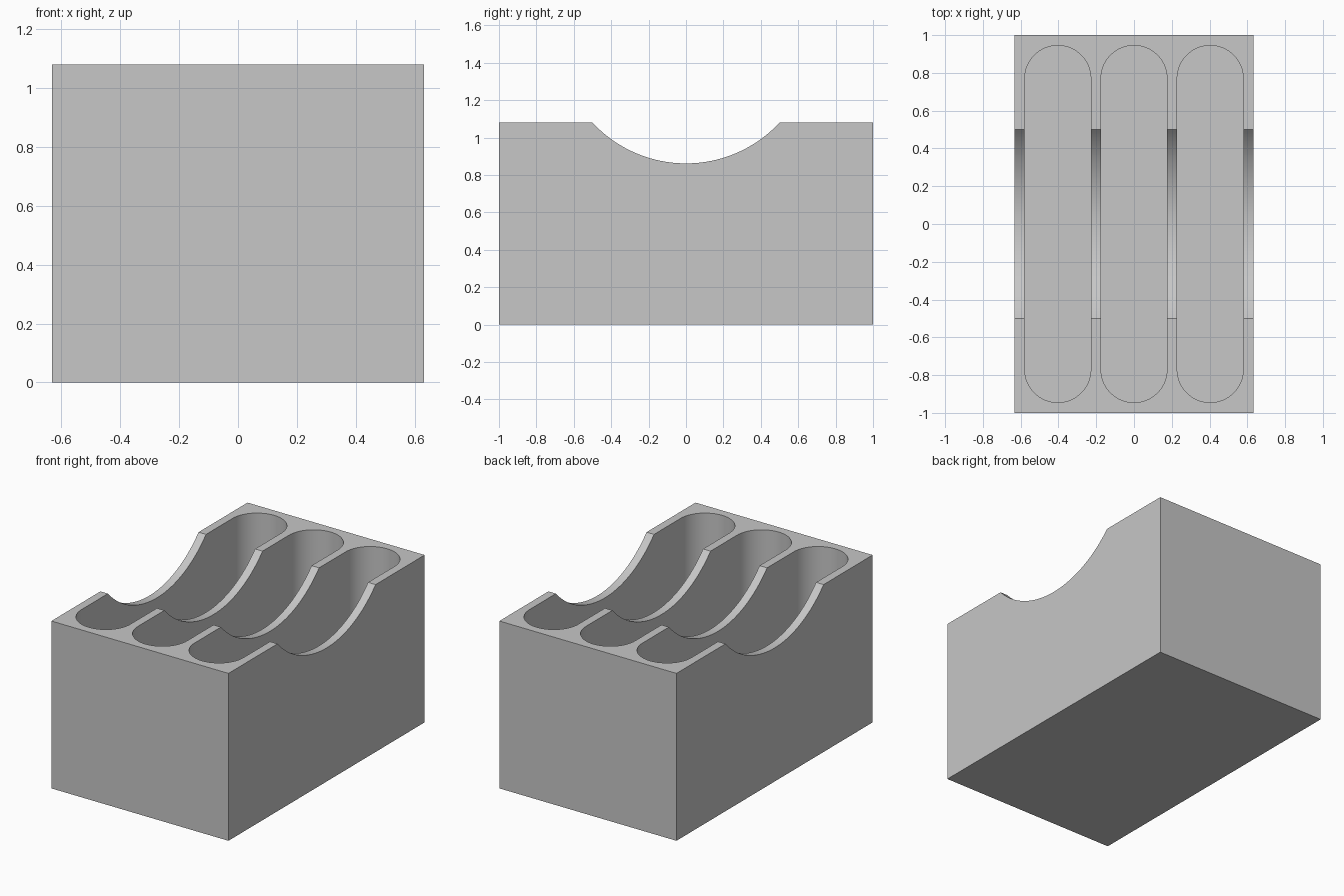
import bpy, bmesh, math

cube = bpy.data.objects.get("Cube")
if cube:
    bpy.data.objects.remove(cube, do_unlink=True)

HALF_X, HALF_Y, HEIGHT = 0.632, 1.0, 1.08
PITCH, SLOT_R, SLOT_END, FLOOR = 0.4035, 0.175, 0.945, 0.055
DIP_HALF, DIP_LOW = 0.5, 0.862

grey = bpy.data.materials.new("plain grey")
grey.use_nodes = True
colour = (0.57, 0.57, 0.57, 1)
grey.diffuse_color = colour
grey.node_tree.nodes["Principled BSDF"].inputs["Base Color"].default_value = colour


def prism(name, outline, offset):
    """Extrude a closed 3D outline along an offset."""
    bm = bmesh.new()
    face = bm.faces.new([bm.verts.new(p) for p in outline])
    ext = bmesh.ops.extrude_face_region(bm, geom=[face])
    verts = [v for v in ext["geom"] if isinstance(v, bmesh.types.BMVert)]
    bmesh.ops.translate(bm, vec=offset, verts=verts)
    bmesh.ops.recalc_face_normals(bm, faces=bm.faces[:])
    mesh = bpy.data.meshes.new(name)
    bm.to_mesh(mesh)
    bm.free()
    mesh.materials.append(grey)
    obj = bpy.data.objects.new(name, mesh)
    bpy.context.collection.objects.link(obj)
    return obj


# Tray body: side profile with an arc scooped out of the top
sag = HEIGHT - DIP_LOW
radius = (DIP_HALF ** 2 + sag ** 2) / (2 * sag)
sweep = math.asin(DIP_HALF / radius)
profile = [(-HALF_Y, HEIGHT), (-HALF_Y, 0), (HALF_Y, 0), (HALF_Y, HEIGHT)]
STEPS = 48
for i in range(STEPS + 1):
    a = sweep * (1 - 2 * i / STEPS)
    profile.append((radius * math.sin(a), DIP_LOW + radius * (1 - math.cos(a))))
tray = prism("slotted_tray", [(-HALF_X, y, z) for y, z in profile],
             (2 * HALF_X, 0, 0))

# Three round-ended slots cut down to the floor
for k in (-1, 0, 1):
    outline = []
    for end in (1, -1):
        for i in range(33):
            a = math.pi * i / 32 + (0 if end > 0 else math.pi)
            outline.append((k * PITCH + SLOT_R * math.cos(a),
                            end * (SLOT_END - SLOT_R) + SLOT_R * math.sin(a),
                            FLOOR))
    cutter = prism("slot_cutter", outline, (0, 0, HEIGHT + 0.2))
    cutter.hide_render = True
    cut = tray.modifiers.new("slot", 'BOOLEAN')
    cut.operation = 'DIFFERENCE'
    cut.solver = 'EXACT'
    cut.object = cutter
    bpy.context.view_layer.objects.active = tray
    bpy.ops.object.modifier_apply(modifier=cut.name)
    bpy.data.objects.remove(cutter, do_unlink=True)

# Smooth curved walls, keep the rims crisp
bpy.ops.object.select_all(action='DESELECT')
tray.select_set(True)
bpy.context.view_layer.objects.active = tray
bpy.ops.object.shade_smooth_by_angle(angle=math.radians(30))
